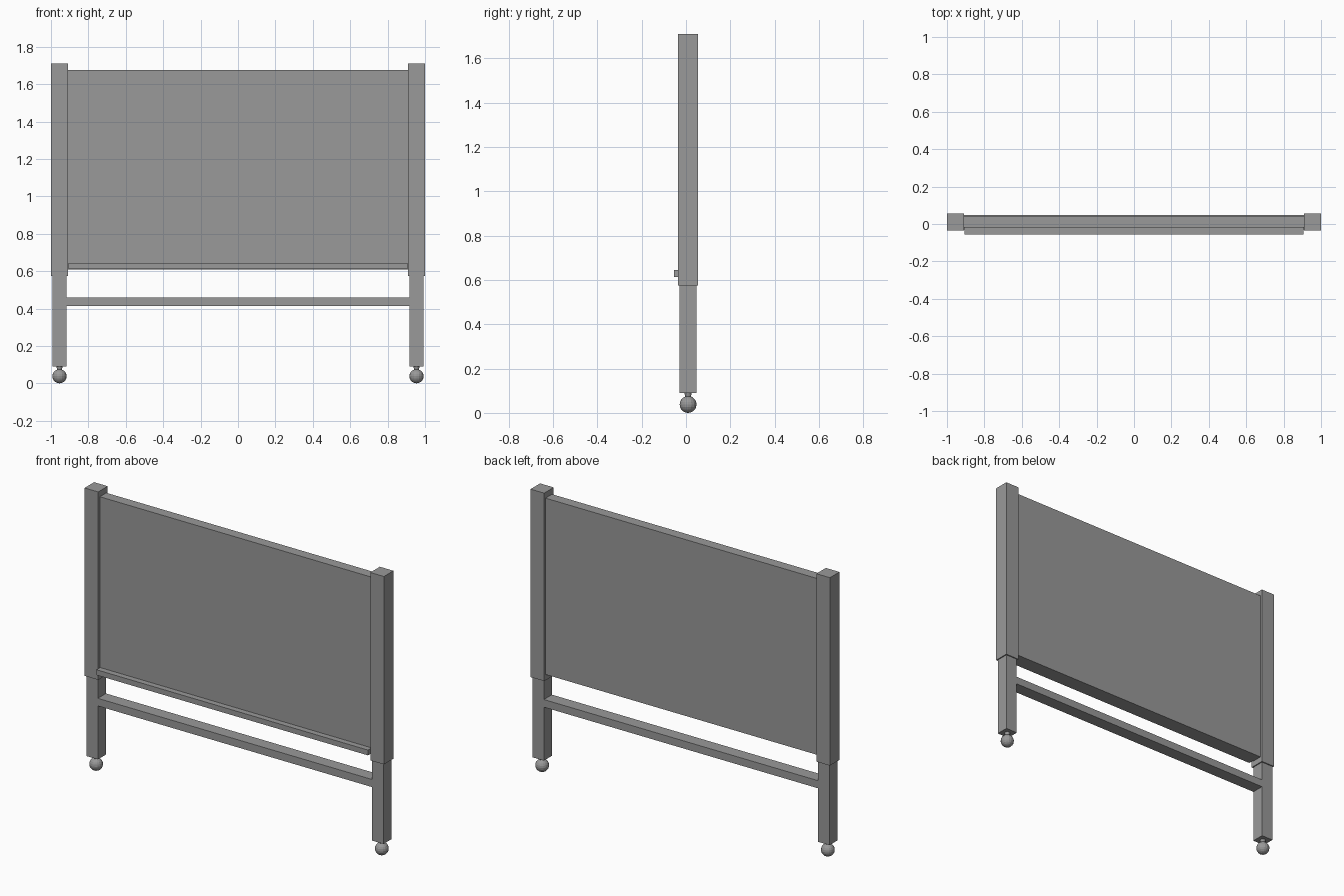
import bpy
import bmesh
from mathutils import Matrix, Vector

cube = bpy.data.objects.get("Cube")
if cube:
    bpy.data.objects.remove(cube, do_unlink=True)

# One plain grey material
grey = bpy.data.materials.new("plain grey")
grey.use_nodes = True
colour = (0.32, 0.32, 0.32, 1)
grey.diffuse_color = colour
grey.node_tree.nodes["Principled BSDF"].inputs["Base Color"].default_value = colour

MID_Y = 0.0095   # centre line of the frame
POST_X = 0.9545  # centre of each post


def finish(name, bm):
    mesh = bpy.data.meshes.new(name)
    bm.to_mesh(mesh)
    bm.free()
    mesh.materials.append(grey)
    obj = bpy.data.objects.new(name, mesh)
    bpy.context.collection.objects.link(obj)
    return obj


def box(name, low, high):
    low, high = Vector(low), Vector(high)
    bm = bmesh.new()
    place = Matrix.Translation((low + high) / 2) @ Matrix.Diagonal((*(high - low), 1))
    bmesh.ops.create_cube(bm, size=1, matrix=place)
    return finish(name, bm)


def square_post(name, x, half, bottom, top):
    return box(name, (x - half, MID_Y - half, bottom), (x + half, MID_Y + half, top))


def caster(name, x):
    bm = bmesh.new()
    # Ball wheel
    bmesh.ops.create_uvsphere(bm, u_segments=16, v_segments=10, radius=0.038,
                              matrix=Matrix.Translation((x, MID_Y, 0.038)))
    # Flared neck up to the leg
    bmesh.ops.create_cone(bm, cap_ends=True, segments=16, radius1=0.012,
                          radius2=0.017, depth=0.022,
                          matrix=Matrix.Translation((x, MID_Y, 0.081)))
    return finish(name, bm)


# Uprights, legs and casters on both sides
for side, sign in (("left", 1), ("right", -1)):
    x = sign * POST_X
    square_post(side + "_post", x, 0.0455, 0.575, 1.71)
    square_post(side + "_leg", x, 0.0385, 0.09, 0.575)
    caster(side + "_caster", x)

# Board between the posts, with its front tray
box("board", (-0.909, -0.02, 0.61), (0.909, 0.042, 1.675))
box("tray", (-0.907, -0.055, 0.612), (0.907, -0.02, 0.644))

# Lower brace, flush with the legs
box("crossbar", (-0.916, MID_Y - 0.0385, 0.413), (0.916, MID_Y + 0.0385, 0.459))
